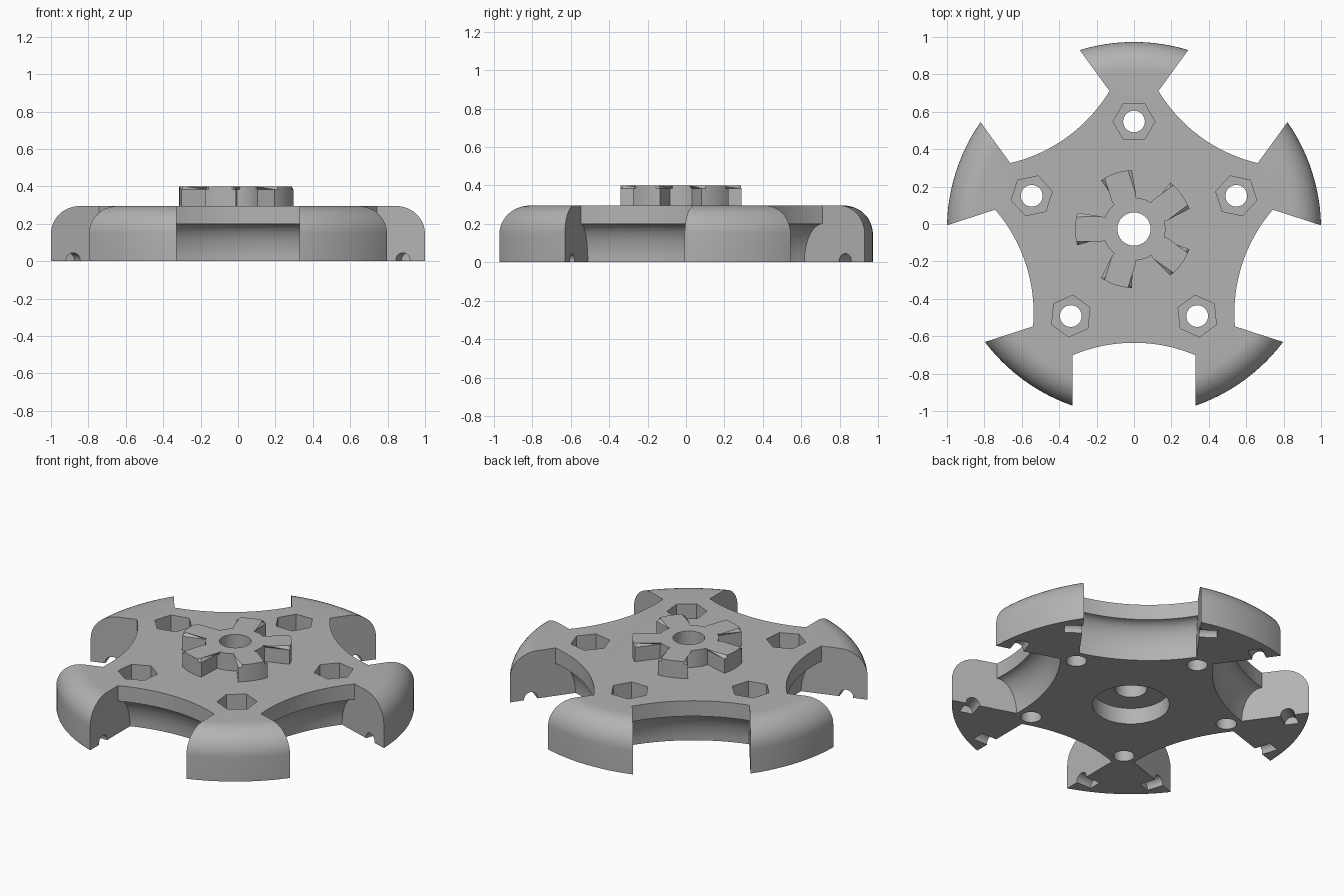
import bpy, bmesh
from math import sin, cos, pi, radians, sqrt
from mathutils import Matrix, Vector

if "Cube" in bpy.data.objects:
    bpy.data.objects.remove(bpy.data.objects["Cube"], do_unlink=True)

CENTRE_Y = -0.027
TOP = 0.295
HUB_TOP = 0.4
FIFTH = 2 * pi / 5

grey = bpy.data.materials.new("light_grey")
grey.use_nodes = True
grey.diffuse_color = (0.45, 0.45, 0.45, 1)
grey.node_tree.nodes["Principled BSDF"].inputs["Base Color"].default_value = (0.45, 0.45, 0.45, 1)


def make_object(name, bm):
    bmesh.ops.recalc_face_normals(bm, faces=bm.faces)
    mesh = bpy.data.meshes.new(name)
    bm.to_mesh(mesh)
    bm.free()
    mesh.materials.append(grey)
    obj = bpy.data.objects.new(name, mesh)
    bpy.context.collection.objects.link(obj)
    return obj


def loft(bm, rings, closed=True):
    """Skin equal-length rings of points and cap both ends."""
    loops = [[bm.verts.new(p) for p in ring] for ring in rings]
    for a, b in zip(loops, loops[1:]):
        for i in range(len(a)):
            j = (i + 1) % len(a)
            bm.faces.new((a[i], a[j], b[j], b[i]))
    bm.faces.new(loops[0][::-1])
    bm.faces.new(loops[-1])
    return loops


def circle(r, z, n, x=0.0, y=0.0, turn=0.0):
    return [Vector((x + r * cos(turn + 2 * pi * i / n), y + r * sin(turn + 2 * pi * i / n), z))
            for i in range(n)]


def prism(bm, r, z0, z1, n, x=0.0, y=0.0, turn=0.0):
    loft(bm, [circle(r, z0, n, x, y, turn), circle(r, z1, n, x, y, turn)])


def spun(points, angle):
    m = Matrix.Rotation(angle, 3, 'Z')
    return [m @ Vector(p) for p in points]


def combine(target, other, operation):
    mod = target.modifiers.new(other.name, 'BOOLEAN')
    mod.operation = operation
    mod.solver = 'EXACT'
    mod.object = other
    bpy.context.view_layer.objects.active = target
    bpy.ops.object.modifier_apply(modifier=mod.name)
    bpy.data.objects.remove(other, do_unlink=True)


# Round body with a filleted top rim
bm = bmesh.new()
FILLET = 0.15
rings = [circle(1.0, 0, 160)]
for i in range(13):
    a = pi / 2 * i / 12
    rings.append(circle(1 - FILLET + FILLET * cos(a), TOP - FILLET + FILLET * sin(a), 160))
loft(bm, rings)
body = make_object("spider_body", bm)

# Five straight-sided slots with a concave, undercut inner wall
HALF = 0.328
profile = [(-0.1, 0.11)]
profile += [(0.2 * sin(pi / 2 * i / 10), 0.11 * cos(pi / 2 * i / 10)) for i in range(11)]
profile.append((0.5, 0.0))
bm = bmesh.new()
for k in range(5):
    rings = []
    for i in range(25):
        u = HALF * (i / 12 - 1)
        ring = [(1.453 - sqrt((0.845 + extra) ** 2 - u * u), u, z) for z, extra in profile]
        ring += [(1.2, u, 0.5), (1.2, u, -0.1)]
        rings.append(spun(ring, -pi / 2 + k * FIFTH))
    loft(bm, rings)
combine(body, make_object("slot_cutter", bm), 'DIFFERENCE')

# Axle notches beside the slots, hexagonal nut pockets, counterbore below
bm = bmesh.new()
for k in range(5):
    rings = []
    for u in (-HALF - 0.1, HALF + 0.1):
        ring = [(0.82 + p.x, u, 0.005 + p.y) for p in circle(0.04, 0, 24)]
        rings.append(spun(ring, -pi / 2 + k * FIFTH))
    loft(bm, rings)
    a = pi / 2 + k * FIFTH
    prism(bm, 0.112, 0.15, 0.5, 6, 0.575 * cos(a), 0.575 * sin(a), a + pi / 2)
prism(bm, 0.215, -0.1, 0.1, 64)
combine(body, make_object("pocket_cutter", bm), 'DIFFERENCE')

# Raised coupling with five chamfered claws
outline = []
for k in range(5):
    mid = pi / 5 + k * FIFTH
    for r, start, end, n in ((0.315, -16, 16, 8), (0.168, 16, 56, 8)):
        for i in range(n + 1):
            a = mid + radians(start + (end - start) * i / n)
            outline.append((r * cos(a), r * sin(a)))
bm = bmesh.new()
loops = loft(bm, [[(x, y, z) for x, y in outline] for z in (TOP - 0.05, HUB_TOP)])
rim = [e for e in bm.edges if all(v.co.z > HUB_TOP - 0.001 for v in e.verts)]
bmesh.ops.bevel(bm, geom=rim, offset=0.017, segments=1, affect='EDGES', profile=0.5)
combine(body, make_object("claw_coupling", bm), 'UNION')

# Through holes for the shaft and the bolts
bm = bmesh.new()
prism(bm, 0.089, -0.2, 0.6, 48)
for k in range(5):
    a = pi / 2 + k * FIFTH
    prism(bm, 0.058, -0.2, 0.6, 32, 0.575 * cos(a), 0.575 * sin(a))
combine(body, make_object("hole_cutter", bm), 'DIFFERENCE')

# Place the finished part and keep its edges crisp
body.data.transform(Matrix.Translation((0, CENTRE_Y, 0)))
bpy.ops.object.select_all(action='DESELECT')
body.select_set(True)
bpy.context.view_layer.objects.active = body
bpy.ops.object.shade_smooth_by_angle(angle=radians(25))
